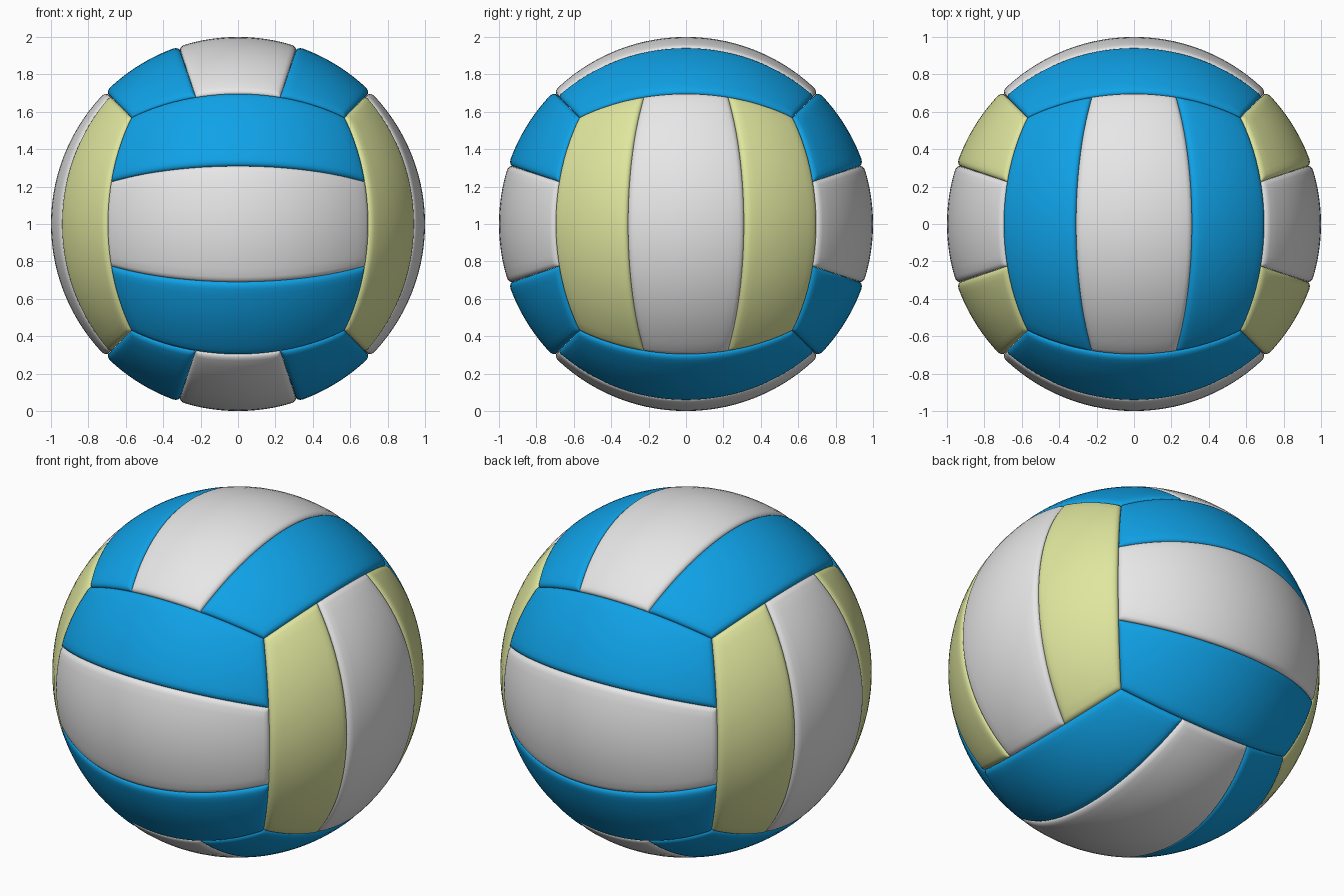
import bpy
import bmesh
from math import atan, asin, cos, sin, tan, pi, sqrt
from mathutils import Vector

cube = bpy.data.objects.get("Cube")
if cube:
    bpy.data.objects.remove(cube, do_unlink=True)

RADIUS = 1.0
RIM = 0.035      # width of the rounded panel border
DEPTH = 0.022    # depth of the seams
X, Y, Z = Vector((1, 0, 0)), Vector((0, 1, 0)), Vector((0, 0, 1))


def make_material(name, colour):
    mat = bpy.data.materials.new(name)
    mat.use_nodes = True
    rgba = (*colour, 1)
    mat.diffuse_color = rgba
    bsdf = next(n for n in mat.node_tree.nodes if n.type == 'BSDF_PRINCIPLED')
    bsdf.inputs["Base Color"].default_value = rgba
    return mat


white = make_material("white", (0.8, 0.8, 0.8))
blue = make_material("blue", (0.005, 0.36, 0.8))
yellow = make_material("pale_yellow", (0.74, 0.79, 0.34))


def samples(lo, hi, count):
    """Angles from lo to hi, packed densely at both rounded borders."""
    rim = [RIM * f for f in (0, 0.08, 0.25, 0.55)]
    a, b = lo + RIM, hi - RIM
    middle = [a + (b - a) * i / count for i in range(count + 1)]
    return [lo + r for r in rim] + middle + [hi - r for r in reversed(rim)]


def make_panel(name, normal, along, across, a_range, b_range, flip, mat):
    """A cushioned patch of the sphere bounded by four great circles."""
    # inward normals of the bounding planes
    planes = []
    for axis, (lo, hi) in ((along, a_range), (across, b_range)):
        planes.append(axis * cos(lo) - normal * sin(lo))
        planes.append(normal * sin(hi) - axis * cos(hi))

    bm = bmesh.new()
    rows = []
    for b in samples(*b_range, 12):
        row = []
        for a in samples(*a_range, 28):
            p = (normal + along * tan(a) + across * tan(b)).normalized()
            edge = max(0, min(asin(p.dot(n)) for n in planes))
            t = max(0, 1 - edge / RIM)
            drop = DEPTH * (1 - sqrt(max(0, 1 - t * t)))
            row.append(bm.verts.new(p * (RADIUS - drop) + Z * RADIUS))
        rows.append(row)
    for r0, r1 in zip(rows, rows[1:]):
        for i in range(len(r0) - 1):
            quad = [r0[i], r0[i + 1], r1[i + 1], r1[i]]
            face = bm.faces.new(quad[::-1] if flip else quad)
            face.smooth = True

    mesh = bpy.data.meshes.new(name)
    bm.to_mesh(mesh)
    bm.free()
    mesh.materials.append(mat)
    obj = bpy.data.objects.new(name, mesh)
    bpy.context.collection.objects.link(obj)


# Three strips on each of the six sides: outer, middle, outer
cuts = [-pi / 4, -atan(1 / 3), atan(1 / 3), pi / 4]
sides = [
    (("back", "front"), Y, X, Z, blue),
    (("top", "bottom"), Z, Y, X, blue),
    (("left", "right"), X, Z, Y, yellow),
]
for names, normal, along, across, outer in sides:
    for side, sign in zip(names, (1, -1)):
        for i, part in enumerate(("low", "middle", "high")):
            make_panel(f"{side}_{part}_panel", normal * sign, along, across,
                       (cuts[0], cuts[3]), (cuts[i], cuts[i + 1]),
                       sign > 0, white if part == "middle" else outer)
